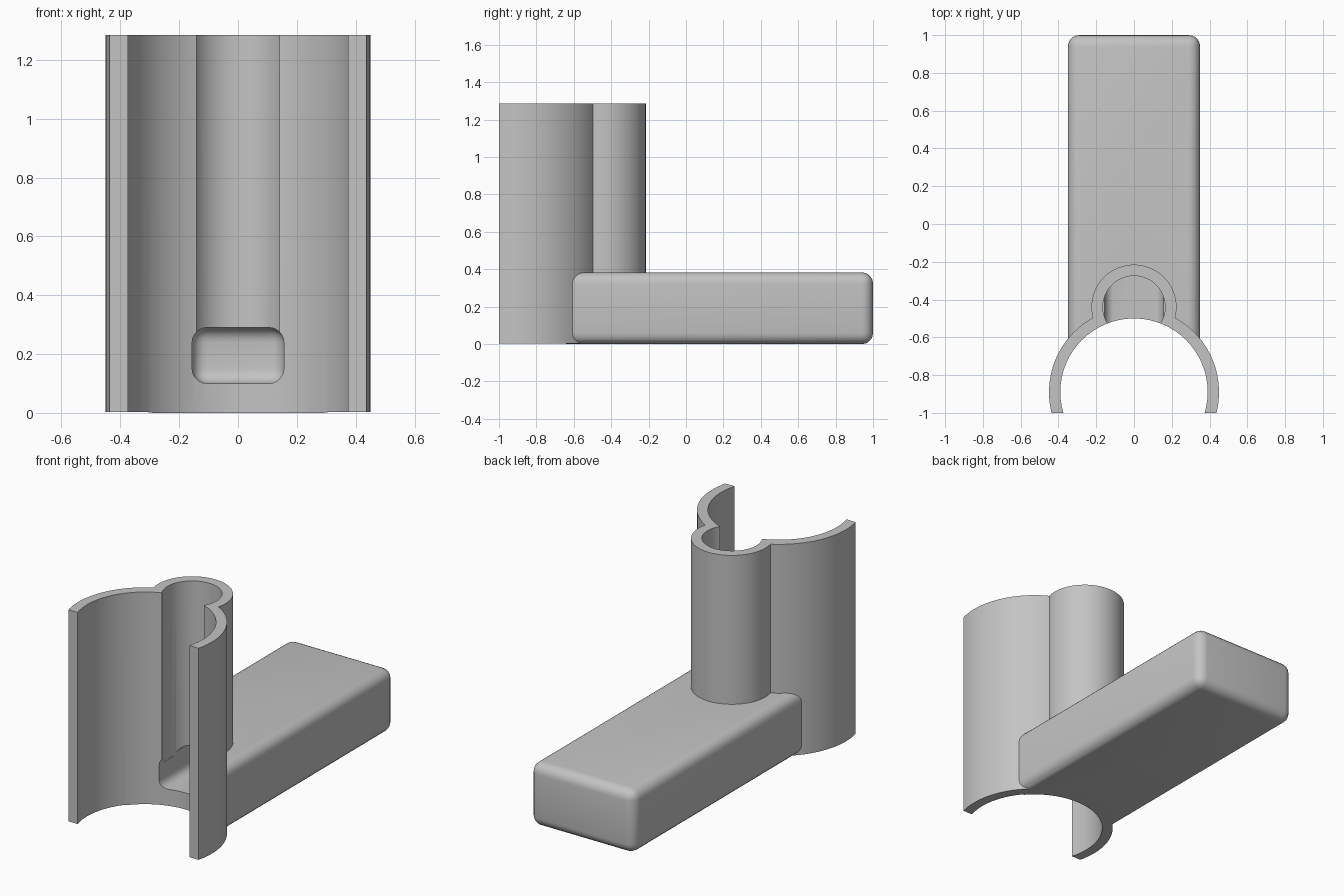
import bpy, bmesh
from math import atan2, cos, sin, sqrt, pi, radians

cube = bpy.data.objects.get("Cube")
if cube:
    bpy.data.objects.remove(cube, do_unlink=True)

HEIGHT, BOTTOM = 1.285, 0.003
CLIP_Y, CLIP_R = -0.89, 0.45      # wide open sleeve
TUBE_Y, TUBE_R = -0.44, 0.225     # narrow tube behind it
WALL = 0.06

grey = bpy.data.materials.new("plain grey")
grey.use_nodes = True
grey.diffuse_color = (0.55, 0.55, 0.55, 1)
grey.node_tree.nodes["Principled BSDF"].inputs["Base Color"].default_value = grey.diffuse_color


def finish(name, bm):
    bmesh.ops.recalc_face_normals(bm, faces=bm.faces[:])
    mesh = bpy.data.meshes.new(name)
    bm.to_mesh(mesh)
    bm.free()
    mesh.materials.append(grey)
    ob = bpy.data.objects.new(name, mesh)
    bpy.context.collection.objects.link(ob)
    return ob


def prism(name, points, z0, z1):
    bm = bmesh.new()
    face = bm.faces.new([bm.verts.new((x, y, z0)) for x, y in points])
    top = bmesh.ops.extrude_face_region(bm, geom=[face])["geom"]
    verts = [v for v in top if isinstance(v, bmesh.types.BMVert)]
    bmesh.ops.translate(bm, vec=(0, 0, z1 - z0), verts=verts)
    return finish(name, bm)


def rounded_box(name, half_x, y0, y1, z0, z1, radius):
    bm = bmesh.new()
    bmesh.ops.create_cube(bm, size=1)
    for v in bm.verts:
        v.co = (v.co.x * 2 * half_x, (y0 + y1) / 2 + v.co.y * (y1 - y0),
                (z0 + z1) / 2 + v.co.z * (z1 - z0))
    bmesh.ops.bevel(bm, geom=bm.edges[:], offset=radius, segments=5,
                    profile=0.5, affect='EDGES')
    return finish(name, bm)


def arc(cy, r, a0, a1, n):
    return [(r * cos(a0 + (a1 - a0) * i / n), cy + r * sin(a0 + (a1 - a0) * i / n))
            for i in range(n + 1)]


def combine(target, other, operation):
    mod = target.modifiers.new(operation.lower(), 'BOOLEAN')
    mod.operation, mod.solver, mod.object = operation, 'EXACT', other
    bpy.context.view_layer.objects.active = target
    bpy.ops.object.modifier_apply(modifier=mod.name)
    bpy.data.objects.remove(other, do_unlink=True)


# Outer outline: sleeve arc running into the tube arc, mirrored across x
gap = TUBE_Y - CLIP_Y
rise = (CLIP_R ** 2 - TUBE_R ** 2 + gap ** 2) / (2 * gap)
side = sqrt(CLIP_R ** 2 - rise ** 2)
front = -1 - CLIP_Y
start = atan2(front, sqrt(CLIP_R ** 2 - front ** 2))
half = arc(CLIP_Y, CLIP_R, start, atan2(rise, side), 24)
half += arc(TUBE_Y, TUBE_R, atan2(rise - gap, side), pi / 2, 20)[1:]
outline = half + [(-x, y) for x, y in reversed(half[:-1])]
holder = prism("holder_with_handle", outline, BOTTOM, HEIGHT)

# Handle block
combine(holder, rounded_box("handle", 0.35, -0.7, 1, 0, 0.383, 0.06), 'UNION')

# Sleeve opening, tube bore and the channel inside the handle
opening = arc(CLIP_Y, CLIP_R - WALL, 0, 2 * pi, 64)[:-1]
bore = arc(TUBE_Y, TUBE_R - WALL, 0, 2 * pi, 48)[:-1]
cutters = [prism("sleeve_cutter", opening, -0.2, HEIGHT + 0.2),
           prism("bore_cutter", bore, 0.24, HEIGHT + 0.3),
           rounded_box("channel_cutter", 0.156, -0.8, 0.8, 0.1, 0.29, 0.05)]
for cutter in cutters:
    cutter.hide_render = True
    combine(holder, cutter, 'DIFFERENCE')

# Smooth curves, crisp edges
bpy.ops.object.select_all(action='DESELECT')
holder.select_set(True)
bpy.context.view_layer.objects.active = holder
bpy.ops.object.shade_smooth_by_angle(angle=radians(30))
